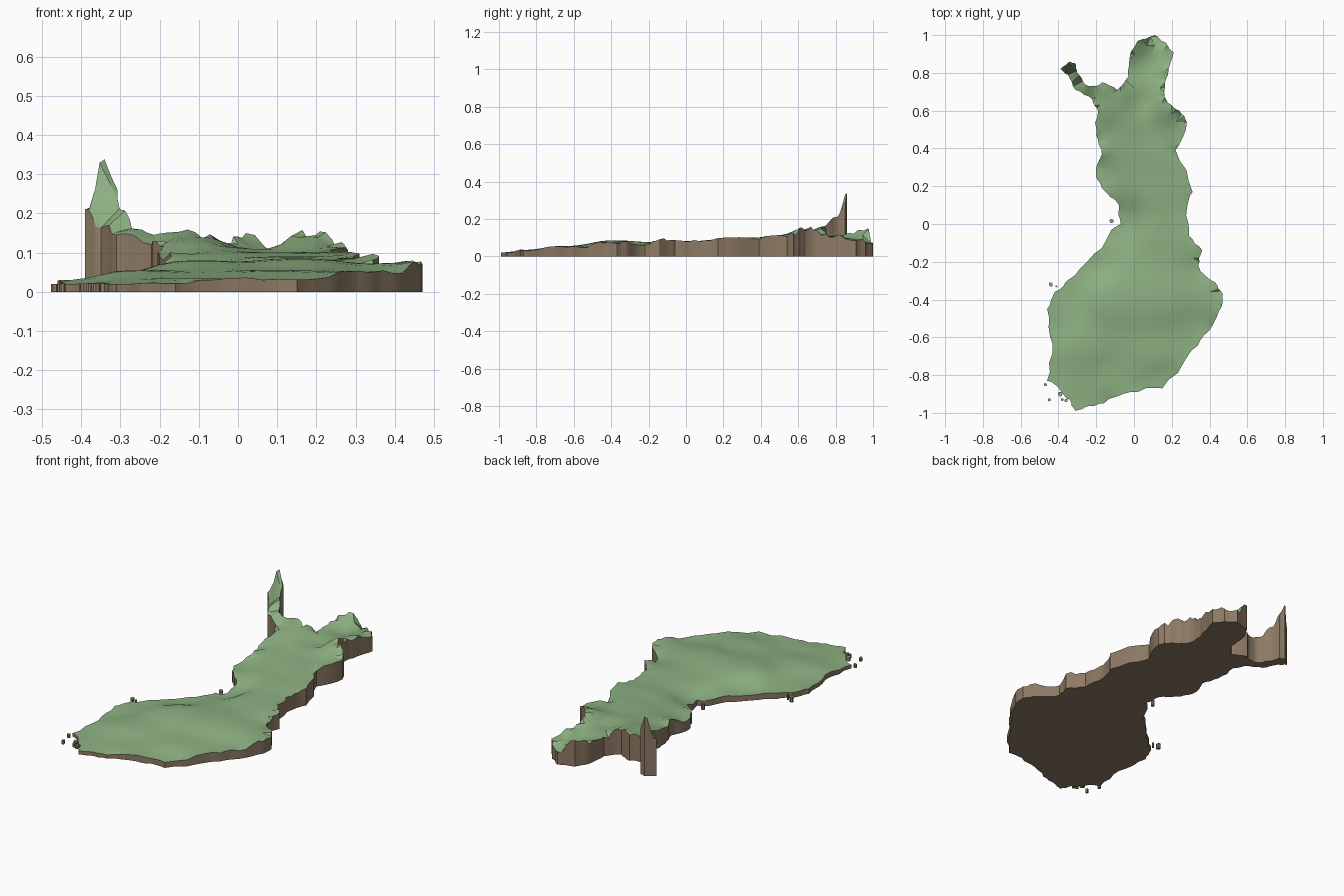
import bpy, bmesh, math, random
from mathutils import Vector
from mathutils.geometry import delaunay_2d_cdt, intersect_point_line

if "Cube" in bpy.data.objects:
    bpy.data.objects.remove(bpy.data.objects["Cube"])

random.seed(4)

# Coastline, clockwise from the northern tip
COAST = [
    (.11, 1), (.17, .96), (.21, .91), (.18, .79), (.16, .70), (.18, .64), (.24, .60), (.28, .54),
    (.22, .39), (.31, .17), (.28, .08), (.29, -.06), (.36, -.14), (.34, -.22), (.43, -.31),
    (.47, -.37), (.45, -.46), (.37, -.59), (.29, -.69), (.15, -.87), (-.02, -.89),
    (-.16, -.95), (-.26, -.97), (-.31, -.99), (-.34, -.93), (-.39, -.88), (-.46, -.83),
    (-.43, -.64), (-.46, -.45), (-.42, -.36), (-.34, -.29), (-.24, -.19), (-.13, -.05),
    (-.07, 0), (-.08, .10), (-.17, .19), (-.20, .25), (-.17, .37), (-.20, .47), (-.19, .60),
    (-.22, .66), (-.31, .71), (-.35, .79), (-.39, .82), (-.34, .86), (-.31, .85), (-.30, .80),
    (-.26, .74), (-.20, .73), (-.17, .75), (-.09, .71), (-.03, .78), (-.02, .90), (.02, .97)]

# Spot heights (x, y, z) that shape the relief
SPOTS = [
    (.11, 1, .07), (.02, .97, .14), (.21, .91, .085), (.17, .79, .11), (.18, .64, .15),
    (.28, .54, .115), (.08, .85, .09), (.05, .65, .10), (.22, .39, .10), (.31, .17, .095),
    (.28, .08, .08), (.36, -.14, .09), (.34, -.22, .065), (.47, -.37, .075), (.37, -.59, .05),
    (.15, -.87, .03), (-.16, -.95, .022), (-.31, -.99, .02), (-.46, -.83, .02),
    (-.44, -.55, .025), (-.42, -.36, .03), (-.24, -.19, .03), (-.07, 0, .03),
    (-.20, .25, .06), (-.20, .47, .09), (-.22, .66, .12), (-.31, .71, .145),
    (-.35, .79, .16), (-.39, .82, .21), (-.34, .86, .345), (-.31, .85, .26), (-.30, .80, .21),
    (-.26, .74, .16), (-.20, .73, .14), (-.17, .75, .16), (-.09, .71, .14), (-.03, .78, .105),
    (.10, .45, .10), (.12, .2, .09), (.12, -.05, .08), (-.1, -.4, .08), (.15, -.38, .085),
    (.1, -.65, .055), (-.25, -.62, .055), (-.15, -.85, .035)]


def material(name, color):
    m = bpy.data.materials.new(name)
    m.diffuse_color = (*color, 1)
    m.use_nodes = True
    m.node_tree.nodes["Principled BSDF"].inputs["Base Color"].default_value = m.diffuse_color
    return m


EARTH = material("earth brown", (.27, .195, .13))
GRASS = material("grass green", (.27, .44, .225))


def height(x, y):
    """Relief by inverse distance weighting of the spot heights."""
    total = weight = 0
    for sx, sy, sz in SPOTS:
        w = 1 / (((x - sx) ** 2 + (y - sy) ** 2) ** 1.6 + 1e-6)
        total += w * sz
        weight += w
    return total / weight


def roughen(points, levels):
    """Split every edge and push the midpoint sideways for a ragged shore."""
    for _ in range(levels):
        out = []
        for a, b in zip(points, points[1:] + points[:1]):
            d = b - a
            out.append(a)
            if d.length > .02:
                out.append((a + b) / 2 + Vector((-d.y, d.x)) * random.uniform(-.11, .11))
        points = out
    return points


def land(name, outline, spacing, rough):
    """Slab with a flat base, upright shore walls and a relief top."""
    n = len(outline)
    edges = [(i, (i + 1) % n) for i in range(n)]

    def clear(p):
        for i, j in edges:
            q, t = intersect_point_line(p, outline[i], outline[j])
            q = Vector(q[:2])
            if (0 <= t <= 1 and (p - q).length < spacing * .4) or (p - outline[i]).length < spacing * .4:
                return False
        return True

    inner = []
    steps = int(1 / spacing)
    for i in range(-steps, steps + 1):
        for j in range(-steps, steps + 1):
            p = Vector((i + .5 * (j % 2), j)) * spacing
            if abs(p.x) < .48 and clear(p):
                inner.append(p)
    verts, _, faces, *_ = delaunay_2d_cdt(outline + inner, edges, [], 1, 1e-6)

    bm = bmesh.new()
    base = [bm.verts.new((v.x, v.y, 0)) for v in verts]
    for f in faces:
        bm.faces.new([base[i] for i in f])
    loose = [v for v in bm.verts if not v.link_faces]
    bmesh.ops.delete(bm, geom=loose, context='VERTS')
    ext = bmesh.ops.extrude_face_region(bm, geom=bm.faces[:], use_keep_orig=True)
    top = [g for g in ext["geom"] if isinstance(g, bmesh.types.BMVert)]
    for v in top:
        v.co.z = .02
    bmesh.ops.recalc_face_normals(bm, faces=bm.faces[:])
    bm.normal_update()
    # Grass on top, earth on walls and base
    for f in bm.faces:
        f.material_index = 1 if f.normal.z > .5 else 0
    for v in top:
        wall = any(f.material_index == 0 for f in v.link_faces)
        bump = random.uniform(-rough, rough) if wall and v.co.x > -.22 else 0
        z = height(v.co.x, v.co.y)
        v.co.z = z * (1 + bump)
    me = bpy.data.meshes.new(name)
    bm.to_mesh(me)
    bm.free()
    me.materials.append(EARTH)
    me.materials.append(GRASS)
    ob = bpy.data.objects.new(name, me)
    bpy.context.collection.objects.link(ob)
    bpy.ops.object.select_all(action='DESELECT')
    ob.select_set(True)
    bpy.context.view_layer.objects.active = ob
    bpy.ops.object.shade_smooth_by_angle(angle=math.radians(35))


# Mainland
land("mainland", roughen([Vector(p) for p in COAST], 2), .045, .1)

# Small islands off the west and south-west shore
ISLES = [(-.44, -.32, .012), (-.41, -.33, .006), (-.12, .015, .013), (-.47, -.85, .01),
         (-.45, -.93, .009), (-.39, -.90, .014), (-.36, -.935, .012), (-.38, -.93, .008)]
for k, (x, y, r) in enumerate(ISLES):
    ring = [Vector((x, y)) + Vector((math.cos(a), math.sin(a))) * r * random.uniform(.7, 1.1)
            for a in (-i * math.tau / 7 for i in range(7))]
    land(f"island_{k + 1}", ring, .1, 0)
